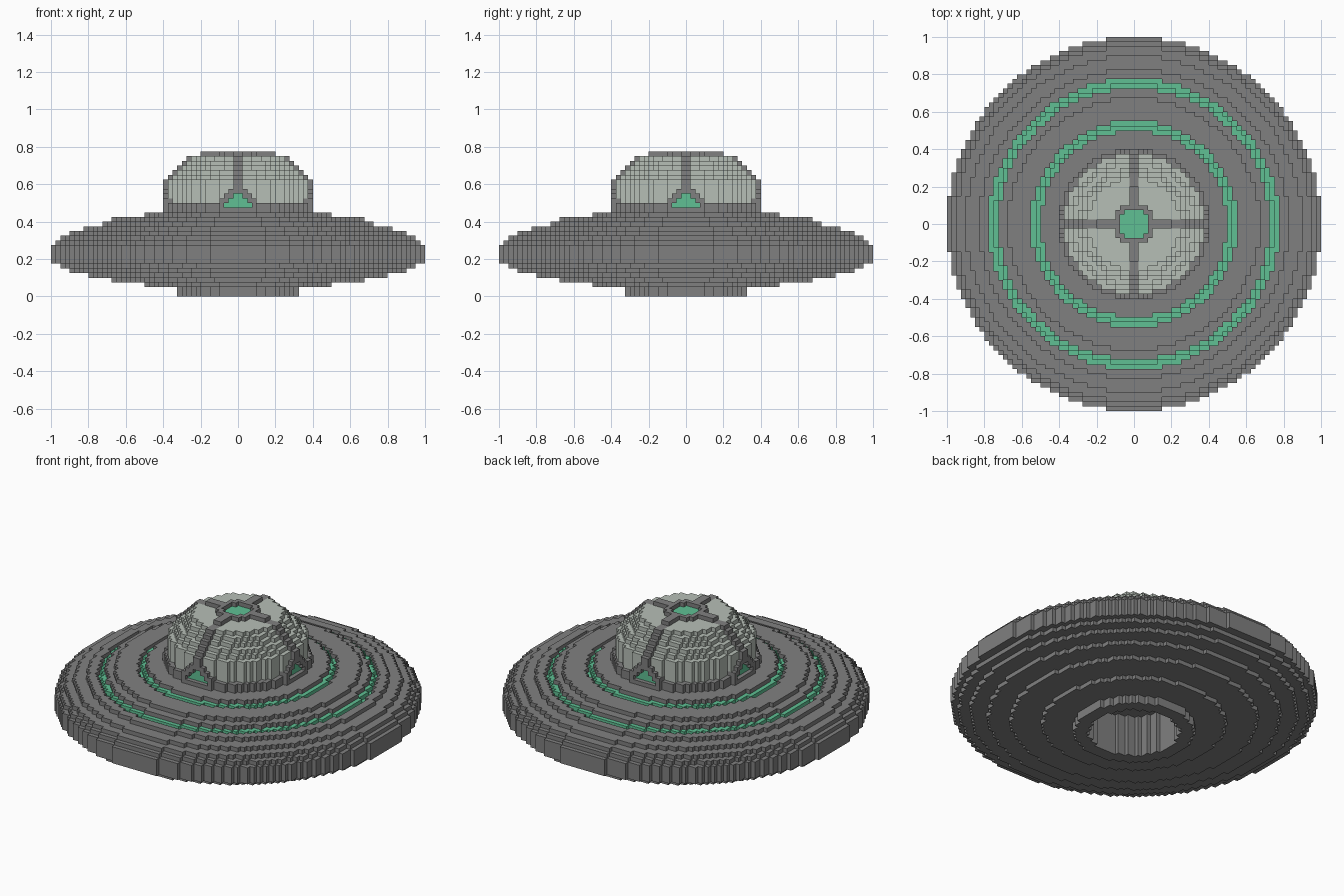
import bpy
import bmesh
import math

if "Cube" in bpy.data.objects:
    bpy.data.objects.remove(bpy.data.objects["Cube"], do_unlink=True)

V = 0.025          # block size
HALF = 40          # blocks from centre to rim
LAYERS = 31        # blocks in height


def make_material(name, rgb):
    mat = bpy.data.materials.new(name)
    mat.use_nodes = True
    color = (*rgb, 1.0)
    mat.diffuse_color = color
    mat.node_tree.nodes["Principled BSDF"].inputs["Base Color"].default_value = color
    return mat


gray = make_material("hull gray", (0.216, 0.216, 0.216))
glass = make_material("pale glass", (0.47, 0.52, 0.47))
green = make_material("light green", (0.115, 0.53, 0.296))

PARTS = {
    "base_ring": gray, "saucer_hull": gray, "saucer_light_rings": green,
    "dome_frame": gray, "dome_glass": glass, "dome_lights": green,
}

# Radius in blocks of each layer, from the bottom up
HULL = [20, 27, 32, 36, 38.5, 40, 40, 40, 40, 39, 38, 36, 33, 29, 27, 20]
DOME = [16] * 7 + [15, 14, 13, 12, 11, 8]
HULL_START, DOME_START = 2, 18


def hull_part(r, k):
    # Round shaft open at the bottom
    if r <= 10 and k < 10:
        return None
    # Two stepped grooves holding the green rings
    for inner, top in ((20, 16), (29, 14)):
        if inner + 1 < r <= inner + 2:
            if k == top:
                return None
            if k == top - 1:
                return "saucer_light_rings"
        if inner < r <= inner + 1 and k == top:
            return "saucer_light_rings"
    return "saucer_hull" if r <= HULL[k - HULL_START] else None


def dome_part(a, w, r, k):
    # a is the larger and w the smaller horizontal distance from the centre
    radius = DOME[k - DOME_START]
    if r > radius:
        return None
    # Lamp at the crown, set one block below its frame
    if a < 3 and w + a < 5 and k >= 29:
        return "dome_lights" if k == 29 else None
    # Triangular lamps at the foot of each rib
    lamp = {19: 3, 20: 2, 21: 1}.get(k, 0)
    if w < lamp and a > 8:
        return "dome_lights" if r <= radius - 1 else None
    # Foot band, ribs, lamp surrounds and crown
    rib = {20: 4, 21: 3, 22: 2}.get(k, 1)
    crown = k >= 29 and a < 4 and w + a < 7
    if k < 20 or w < rib or crown:
        return "dome_frame"
    if k < 30 and r <= radius - 1:
        return "dome_glass"
    return None


def part_at(i, j, k):
    x, y = abs(i + 0.5), abs(j + 0.5)
    r = math.hypot(x, y)
    if k < HULL_START:
        return "base_ring" if 10 < r <= 13 else None
    if k < DOME_START:
        return hull_part(r, k)
    return dome_part(max(x, y), min(x, y), r, k)


# Fill the block grid
cells = {}
for k in range(LAYERS):
    for i in range(-HALF, HALF):
        for j in range(-HALF, HALF):
            part = part_at(i, j, k)
            if part:
                cells[i, j, k] = part

# Outward direction and corner offsets for the six sides of a block
SIDES = [
    ((1, 0, 0), ((1, 0, 0), (1, 1, 0), (1, 1, 1), (1, 0, 1))),
    ((-1, 0, 0), ((0, 0, 0), (0, 0, 1), (0, 1, 1), (0, 1, 0))),
    ((0, 1, 0), ((0, 1, 0), (0, 1, 1), (1, 1, 1), (1, 1, 0))),
    ((0, -1, 0), ((0, 0, 0), (1, 0, 0), (1, 0, 1), (0, 0, 1))),
    ((0, 0, 1), ((0, 0, 1), (1, 0, 1), (1, 1, 1), (0, 1, 1))),
    ((0, 0, -1), ((0, 0, 0), (0, 1, 0), (1, 1, 0), (1, 0, 0))),
]

# Build the exposed block sides of each part
meshes = {name: (bmesh.new(), {}) for name in PARTS}
for (i, j, k), part in cells.items():
    bm, verts = meshes[part]
    for (dx, dy, dz), corners in SIDES:
        if (i + dx, j + dy, k + dz) in cells:
            continue
        loop = []
        for cx, cy, cz in corners:
            key = (i + cx, j + cy, k + cz)
            if key not in verts:
                verts[key] = bm.verts.new([c * V for c in key])
            loop.append(verts[key])
        bm.faces.new(loop)

for name, (bm, _) in meshes.items():
    mesh = bpy.data.meshes.new(name)
    bm.to_mesh(mesh)
    bm.free()
    mesh.materials.append(PARTS[name])
    bpy.context.collection.objects.link(bpy.data.objects.new(name, mesh))
